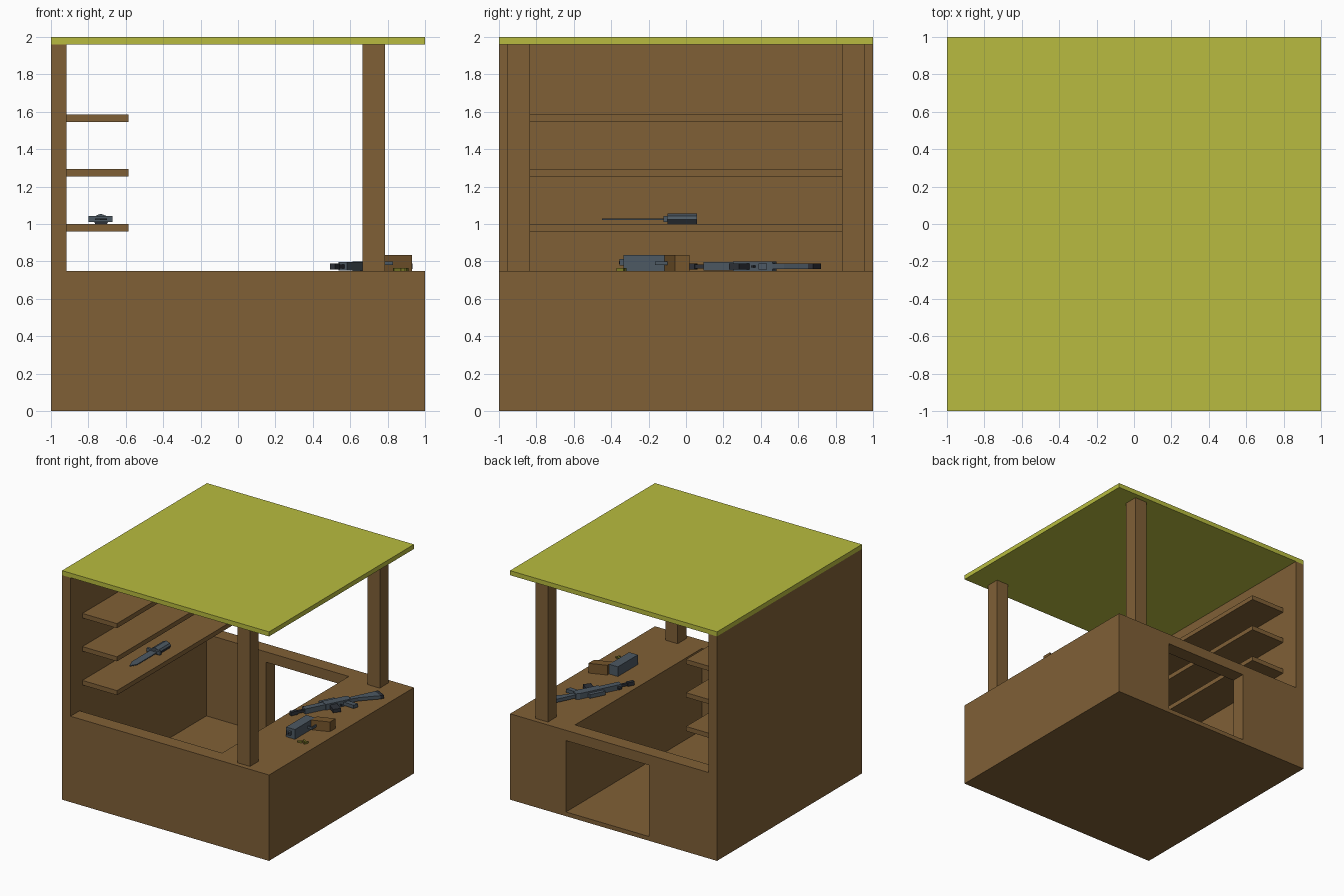
import bpy, bmesh, math
from mathutils import Matrix, Vector

old = bpy.data.objects.get("Cube")
if old:
    bpy.data.objects.remove(old, do_unlink=True)


def material(name, rgb):
    m = bpy.data.materials.new(name)
    m.use_nodes = True
    m.diffuse_color = (*rgb, 1)
    m.node_tree.nodes["Principled BSDF"].inputs["Base Color"].default_value = (*rgb, 1)
    return m


WOOD = material("brown wood", (0.216, 0.117, 0.037))
ROOF = material("yellow green roof", (0.48, 0.50, 0.05))
STEEL = material("blue grey steel", (0.075, 0.10, 0.125))
DARK = material("dark metal", (0.027, 0.031, 0.04))
GRIP = material("grip wood", (0.18, 0.092, 0.025))
BRASS = material("olive brass", (0.20, 0.19, 0.02))


def prism(name, outline, z0, z1, mat, frame=Matrix()):
    """Extrude a plan outline from z0 to z1, placed by frame."""
    bm = bmesh.new()
    face = bm.faces.new([bm.verts.new((x, y, z0)) for x, y in outline])
    top = bmesh.ops.extrude_face_region(bm, geom=[face])["geom"]
    bmesh.ops.translate(bm, vec=(0, 0, z1 - z0),
                        verts=[v for v in top if isinstance(v, bmesh.types.BMVert)])
    bmesh.ops.recalc_face_normals(bm, faces=bm.faces)
    bm.transform(frame)
    mesh = bpy.data.meshes.new(name)
    bm.to_mesh(mesh)
    bm.free()
    mesh.materials.append(mat)
    obj = bpy.data.objects.new(name, mesh)
    bpy.context.collection.objects.link(obj)
    return obj


def box(name, x0, x1, y0, y1, z0, z1, mat, frame=Matrix()):
    return prism(name, [(x0, y0), (x1, y0), (x1, y1), (x0, y1)], z0, z1, mat, frame)


# Stall body: floor, wall ring with a doorway at the back, lintel
H, IN, CX, WX, DX = 0.75, 0.875, 0.459, -0.918, -0.343
box("floor", -1, 1, -1, 1, 0, 0.037, WOOD)
prism("counter_and_walls",
      [(CX, 1), (1, 1), (1, -1), (-1, -1), (-1, 1), (DX, 1), (DX, IN),
       (WX, IN), (WX, -IN), (CX, -IN)], 0.037, H, WOOD)
box("door_lintel", DX, CX, IN, 1, 0.66, H, WOOD)

# Side wall, shelves, posts and roof
box("side_wall", -1, WX, -1, 1, H, 1.96, WOOD)
for i, z in enumerate((0.96, 1.255, 1.545)):
    box(f"shelf_{i + 1}", WX, -0.585, -0.835, 0.835, z, z + 0.04, WOOD)
for name, y in (("front_post", -0.895), ("back_post", 0.895)):
    box(name, 0.665, 0.785, y - 0.06, y + 0.06, H, 1.96, WOOD)
box("roof", -1, 1, -1, 1, 1.96, 2.0, ROOF)

# Pistol lying on the counter
box("pistol_slide", 0.70, 0.785, -0.335, -0.06, H, 0.835, STEEL)
box("pistol_muzzle", 0.715, 0.75, -0.355, -0.335, 0.778, 0.812, STEEL)
box("pistol_bore", 0.725, 0.74, -0.358, -0.355, 0.787, 0.803, DARK)
prism("pistol_grip", [(0.785, -0.115), (0.93, -0.06), (0.93, 0.02), (0.785, -0.035)],
      H, 0.835, GRIP)
box("trigger_guard_bar", 0.82, 0.83, -0.155, -0.10, 0.78, 0.80, STEEL)
box("trigger_guard_front", 0.785, 0.83, -0.165, -0.155, 0.78, 0.80, STEEL)

# Loose cartridges beside the pistol
for i, (x, y, a) in enumerate(((0.85, -0.36, 20), (0.88, -0.335, -35), (0.90, -0.35, 70))):
    frame = Matrix.Translation((x, y, 0)) @ Matrix.Rotation(math.radians(a), 4, "Z")
    box(f"cartridge_{i + 1}", -0.02, 0.02, -0.006, 0.006, H, 0.764, BRASS, frame)

# Rifle lying at an angle: local x runs from muzzle to butt, local -y to its underside
rifle = Matrix.Translation((0.505, 0.0, 0)) @ Matrix.Rotation(math.atan2(0.72, 0.37), 4, "Z")
box("rifle_muzzle", 0, 0.06, -0.015, 0.015, 0.757, 0.789, DARK, rifle)
box("rifle_barrel", 0.06, 0.14, -0.01, 0.01, 0.762, 0.784, DARK, rifle)
box("rifle_handguard", 0.12, 0.30, -0.026, 0.026, 0.752, 0.796, STEEL, rifle)
prism("rifle_receiver", [(0.30, -0.035), (0.50, -0.035), (0.53, -0.02), (0.53, 0.025),
                         (0.50, 0.035), (0.30, 0.035)], H, 0.80, STEEL, rifle)
prism("rifle_magazine", [(0.335, -0.035), (0.40, -0.035), (0.385, -0.13), (0.32, -0.12)],
      0.758, 0.788, DARK, rifle)
prism("rifle_grip", [(0.46, -0.035), (0.505, -0.035), (0.545, -0.115), (0.50, -0.125)],
      0.758, 0.788, STEEL, rifle)
box("rifle_trigger", 0.425, 0.435, -0.065, -0.035, 0.768, 0.778, DARK, rifle)
box("rifle_front_sight", 0.14, 0.16, 0.026, 0.055, 0.766, 0.782, DARK, rifle)
prism("rifle_scope", [(0.29, 0.042), (0.43, 0.042), (0.43, 0.072), (0.29, 0.072)],
      0.757, 0.79, STEEL, rifle)
box("rifle_scope_mount", 0.34, 0.39, 0.035, 0.042, 0.765, 0.782, DARK, rifle)
prism("rifle_stock", [(0.53, -0.018), (0.60, -0.022), (0.77, -0.07), (0.77, 0.025),
                      (0.53, 0.02)], 0.76, 0.79, STEEL, rifle)
box("rifle_butt_pad", 0.77, 0.80, -0.07, 0.025, 0.76, 0.79, DARK, rifle)

# Knife on the lowest shelf
prism("knife_blade", [(-0.765, -0.12), (-0.765, -0.37), (-0.735, -0.45), (-0.70, -0.39),
                      (-0.70, -0.12)], 1.022, 1.03, STEEL)
box("knife_guard", -0.80, -0.67, -0.12, -0.10, 1.012, 1.042, STEEL)
# Handle is a pointed section laid along y, with a darker lower half
lay = Matrix(((1, 0, 0, 0), (0, 0, 1, 0), (0, 1, 0, 0), (0, 0, 0, 1)))
prism("knife_handle_upper", [(-0.77, 1.025), (-0.69, 1.025), (-0.70, 1.042), (-0.735, 1.055),
                             (-0.765, 1.042)], -0.10, 0.06, STEEL, lay)
prism("knife_handle_lower", [(-0.77, 1.025), (-0.765, 1.0), (-0.70, 1.0), (-0.69, 1.025)],
      -0.10, 0.06, DARK, lay)
